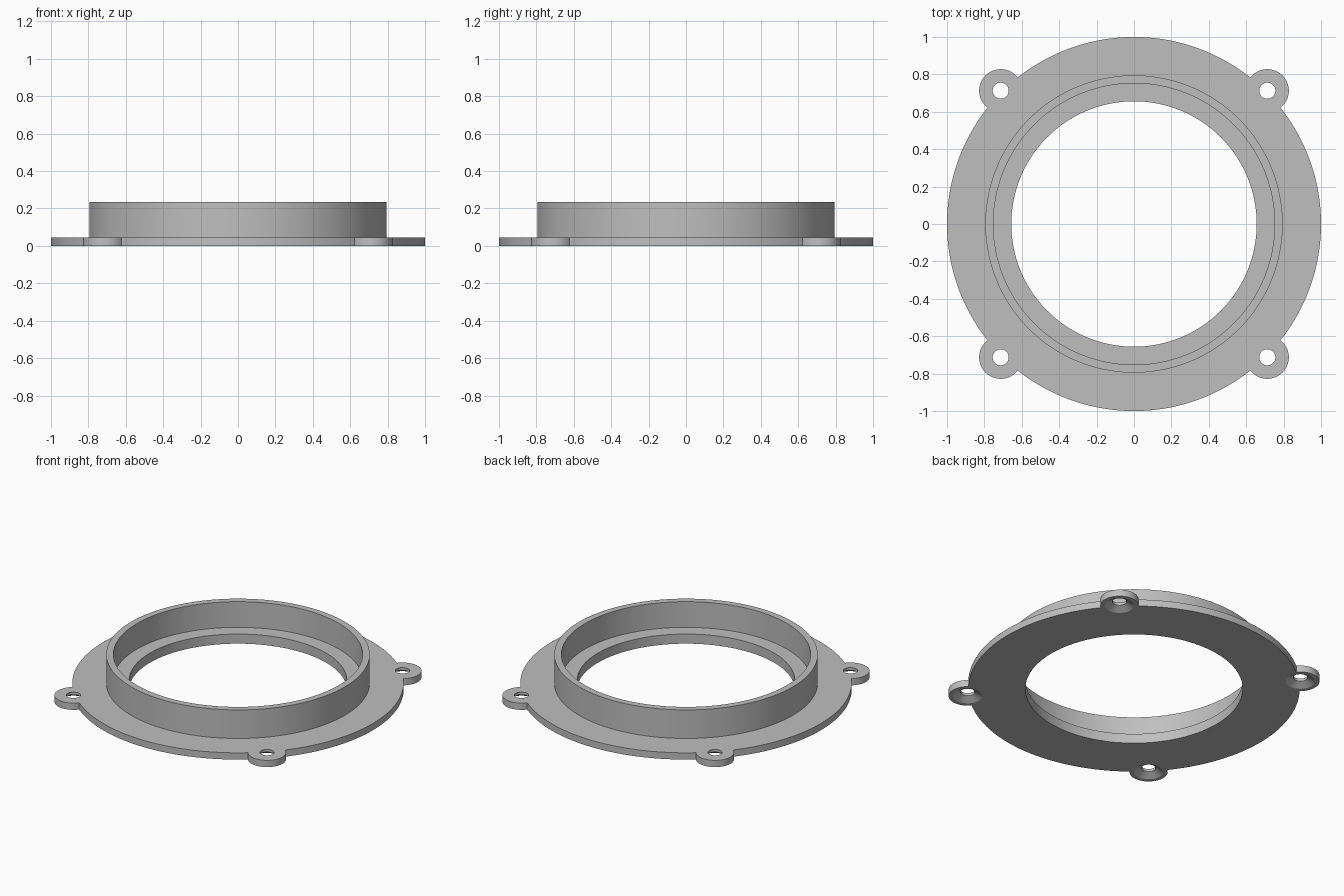
import bpy
import bmesh
from math import sin, cos, pi, acos, radians

cube = bpy.data.objects.get("Cube")
if cube:
    bpy.data.objects.remove(cube, do_unlink=True)

# Main dimensions
FLANGE_R, FLANGE_H = 1.0, 0.045
COLLAR_R, COLLAR_H = 0.795, 0.235
POCKET_R, LEDGE_Z = 0.752, 0.064
BORE_R = 0.656
TAB_R, TAB_DIST = 0.115, 1.008
HOLE_R, SINK_R, SINK_H = 0.043, 0.088, 0.027

grey = bpy.data.materials.new("light_grey")
grey.use_nodes = True
colour = (0.52, 0.52, 0.52, 1)
grey.diffuse_color = colour
grey.node_tree.nodes["Principled BSDF"].inputs["Base Color"].default_value = colour


def make_object(name, bm):
    bmesh.ops.recalc_face_normals(bm, faces=bm.faces[:])
    mesh = bpy.data.meshes.new(name)
    bm.to_mesh(mesh)
    bm.free()
    mesh.materials.append(grey)
    obj = bpy.data.objects.new(name, mesh)
    bpy.context.collection.objects.link(obj)
    return obj


def stack(name, rings, centre=(0, 0), sides=160):
    """Solid of revolution from a list of (radius, height)."""
    bm = bmesh.new()
    loops = []
    for r, z in rings:
        loops.append([bm.verts.new((centre[0] + r * cos(2 * pi * i / sides),
                                    centre[1] + r * sin(2 * pi * i / sides), z))
                      for i in range(sides)])
    for a, b in zip(loops, loops[1:]):
        for i in range(sides):
            j = (i + 1) % sides
            bm.faces.new((a[i], a[j], b[j], b[i]))
    bm.faces.new(loops[0])
    bm.faces.new(loops[-1])
    return make_object(name, bm)


def arc(cx, cy, r, start, end, steps):
    return [(cx + r * cos(start + (end - start) * i / steps),
             cy + r * sin(start + (end - start) * i / steps)) for i in range(steps)]


def combine(target, tool, operation):
    mod = target.modifiers.new(operation.lower(), "BOOLEAN")
    mod.operation = operation
    mod.solver = "EXACT"
    mod.object = tool
    bpy.context.view_layer.objects.active = target
    bpy.ops.object.modifier_apply(modifier=mod.name)
    bpy.data.objects.remove(tool, do_unlink=True)


# Flange outline: four large arcs joined by four round mounting tabs
disc_half = acos((FLANGE_R**2 + TAB_DIST**2 - TAB_R**2) / (2 * FLANGE_R * TAB_DIST))
tab_half = pi - acos((TAB_R**2 + TAB_DIST**2 - FLANGE_R**2) / (2 * TAB_R * TAB_DIST))
tab_angles = [pi / 4 + k * pi / 2 for k in range(4)]
tab_centres = [(TAB_DIST * cos(a), TAB_DIST * sin(a)) for a in tab_angles]
outline = []
for a, (cx, cy) in zip(tab_angles, tab_centres):
    outline += arc(cx, cy, TAB_R, a - tab_half, a + tab_half, 32)
    outline += arc(0, 0, FLANGE_R, a + disc_half, a + pi / 2 - disc_half, 40)

bm = bmesh.new()
base = bm.faces.new([bm.verts.new((x, y, 0)) for x, y in outline])
top = bmesh.ops.extrude_face_region(bm, geom=[base])["geom"]
bmesh.ops.translate(bm, vec=(0, 0, FLANGE_H),
                    verts=[v for v in top if isinstance(v, bmesh.types.BMVert)])
if base.is_valid is False or len([f for f in bm.faces if len(f.verts) > 4]) < 2:
    bm.faces.new([v for v in bm.verts if v.co.z == 0])
ring = make_object("flanged_mounting_ring", bm)

# Raised collar, inner pocket with a ledge, and through bore
combine(ring, stack("collar", [(COLLAR_R, 0.02), (COLLAR_R, COLLAR_H)]), "UNION")
combine(ring, stack("pocket", [(POCKET_R, LEDGE_Z), (POCKET_R, 0.5)]), "DIFFERENCE")
combine(ring, stack("bore", [(BORE_R, -0.2), (BORE_R, 0.4)]), "DIFFERENCE")

# Screw holes, countersunk from below
for centre in tab_centres:
    cutter = stack("screw_hole", [(2 * SINK_R - HOLE_R, -SINK_H), (HOLE_R, SINK_H),
                                  (HOLE_R, 0.2)], centre, 40)
    combine(ring, cutter, "DIFFERENCE")

# Smooth round walls with crisp rims
bpy.ops.object.select_all(action="DESELECT")
ring.select_set(True)
bpy.context.view_layer.objects.active = ring
bpy.ops.object.shade_smooth_by_angle(angle=radians(25))
